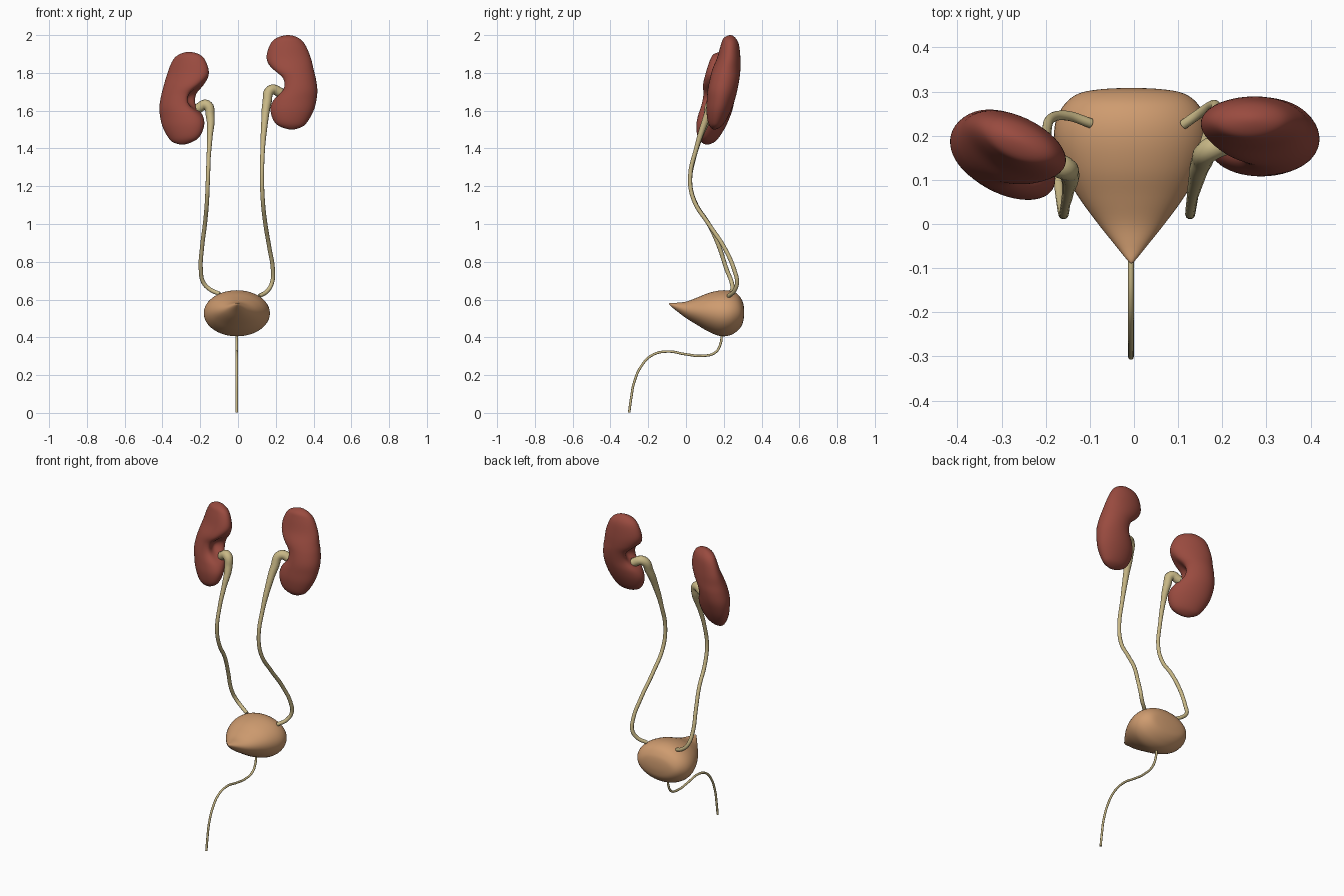
import bpy, bmesh, math
from mathutils import Matrix, Vector

if "Cube" in bpy.data.objects:
    bpy.data.objects.remove(bpy.data.objects["Cube"])


def material(name, rgb):
    m = bpy.data.materials.new(name)
    m.diffuse_color = (*rgb, 1)
    m.use_nodes = True
    m.node_tree.nodes["Principled BSDF"].inputs["Base Color"].default_value = m.diffuse_color
    return m


RED = material("kidney_red", (0.32, 0.07, 0.05))
TAN = material("bladder_tan", (0.62, 0.33, 0.16))
CREAM = material("duct_cream", (0.58, 0.48, 0.24))


def spline_rows(rows, steps):
    """Smoothly resample section rows; swapped phantom rows keep both poles round."""
    flip = lambda r: (r[0], r[2], r[1], r[4], r[3])
    pts = [flip(rows[1])] + list(rows) + [flip(rows[-2])]
    out = []
    for i in range(1, len(pts) - 2):
        for k in range(steps):
            t = k / steps
            out.append([0.5 * (2 * b + (c - a) * t + (2 * a - 5 * b + 4 * c - d) * t * t
                               + (3 * b - a - 3 * c + d) * t ** 3)
                        for a, b, c, d in zip(*pts[i - 1:i + 3])])
    out.append(list(rows[-1]))
    return out


def loft(name, rows, place, mat, sides=48, steps=5, deform=None, matrix=None):
    """Skin elliptical sections (s, u_min, u_max, v_min, v_max) with a point at each end."""
    bm = bmesh.new()
    secs = spline_rows(rows, steps)
    rings = []
    for j, (s, u0, u1, v0, v1) in enumerate(secs):
        pole = j in (0, len(secs) - 1)
        ring = []
        for i in range(1 if pole else sides):
            a = 2 * math.pi * i / sides
            u = (u0 + u1) / 2 + (u1 - u0) / 2 * math.cos(a)
            v = (v0 + v1) / 2 + (v1 - v0) / 2 * math.sin(a)
            p = Vector(place(s, u, v))
            if deform and not pole:
                p = deform(p, math.cos(a), math.sin(a))
            ring.append(bm.verts.new(p))
        rings.append(ring)
    for A, B in zip(rings, rings[1:]):
        for i in range(sides):
            k = (i + 1) % sides
            if len(A) == 1:
                bm.faces.new((A[0], B[i], B[k]))
            elif len(B) == 1:
                bm.faces.new((A[i], B[0], A[k]))
            else:
                bm.faces.new((A[i], B[i], B[k], A[k]))
    if matrix:
        bm.transform(matrix)
    bmesh.ops.recalc_face_normals(bm, faces=bm.faces)
    for f in bm.faces:
        f.smooth = True
    me = bpy.data.meshes.new(name)
    bm.to_mesh(me)
    bm.free()
    me.materials.append(mat)
    ob = bpy.data.objects.new(name, me)
    bpy.context.collection.objects.link(ob)
    return ob


def tube(name, pts, mat):
    """Round duct through (x, y, z, radius) points."""
    cu = bpy.data.curves.new(name, 'CURVE')
    cu.dimensions = '3D'
    cu.bevel_depth = 1.0
    cu.bevel_resolution = 4
    cu.resolution_u = 8
    cu.use_fill_caps = True
    sp = cu.splines.new('BEZIER')
    sp.bezier_points.add(len(pts) - 1)
    for bp, (x, y, z, r) in zip(sp.bezier_points, pts):
        bp.co = (x, y, z)
        bp.radius = r
        bp.handle_left_type = bp.handle_right_type = 'AUTO'
    cu.materials.append(mat)
    ob = bpy.data.objects.new(name, cu)
    bpy.context.collection.objects.link(ob)
    bpy.ops.object.select_all(action='DESELECT')
    ob.select_set(True)
    bpy.context.view_layer.objects.active = ob
    bpy.ops.object.convert(target='MESH')
    bpy.ops.object.shade_smooth_by_angle(angle=math.radians(50))


# Kidneys: stacked sections with a hollow pushed into the inner edge
kidney = [
    (2.0, .265, .265, .235, .235), (1.985, .205, .32, .20, .262),
    (1.95, .17, .355, .185, .28), (1.88, .15, .385, .165, .288),
    (1.82, .165, .40, .14, .288), (1.77, .20, .412, .127, .283),
    (1.71, .205, .42, .115, .272), (1.655, .18, .415, .11, .258),
    (1.60, .172, .40, .108, .238), (1.545, .19, .37, .115, .21),
    (1.515, .225, .34, .128, .185), (1.5, .285, .285, .15, .15)]


def hilum(p, c, s):
    if c < 0:
        p.x += 0.065 * math.exp(-((p.z - 1.75) / 0.065) ** 2 - (s / 0.55) ** 2)
    return p


centre = Vector((.285, .2, 1.75))
mirrored = (Matrix.Translation((-.285, .16, 1.665)) @ Matrix.Rotation(math.radians(-25), 4, 'Z')
            @ Matrix.Rotation(math.radians(-4), 4, 'Y') @ Matrix.Diagonal((-1.03, 1, .98, 1))
            @ Matrix.Translation(-centre))
for name, mtx in (("left_kidney", None), ("right_kidney", mirrored)):
    loft(name, kidney, lambda s, u, v: (u, v, s), RED, deform=hilum, matrix=mtx)

# Bladder: sections from the pointed front to the rounded back
bladder = [(y, -.006 - w, -.006 + w, z0, z1) for y, w, z0, z1 in (
    (-.089, 0, .576, .576), (-.082, .009, .566, .582), (-.05, .035, .54, .583),
    (0, .075, .502, .589), (.06, .119, .465, .611), (.12, .153, .43, .635),
    (.18, .173, .407, .648), (.23, .172, .41, .647), (.27, .152, .432, .631),
    (.295, .12, .462, .6), (.305, .07, .495, .57), (.308, 0, .53, .53))]
loft("bladder", bladder, lambda s, u, v: (u, s, v), TAN)

# Ureters, flaring into a funnel at each kidney
tube("left_ureter", [
    (.235, .19, 1.69, .026), (.175, .17, 1.71, .027), (.153, .14, 1.64, .024),
    (.141, .10, 1.54, .018), (.131, .055, 1.4, .012), (.127, .022, 1.25, .011),
    (.131, .04, 1.13, .011), (.145, .12, 1.0, .011), (.165, .20, .88, .011),
    (.185, .258, .75, .011), (.18, .27, .69, .011), (.155, .255, .645, .011),
    (.112, .225, .618, .011)], CREAM)
tube("right_ureter", [
    (-.215, .145, 1.61, .026), (-.165, .13, 1.63, .027), (-.147, .115, 1.57, .023),
    (-.149, .075, 1.46, .014), (-.155, .045, 1.36, .011), (-.16, .022, 1.22, .011),
    (-.165, .05, 1.11, .011), (-.175, .12, 1.0, .011), (-.19, .175, .88, .011),
    (-.197, .215, .76, .011), (-.183, .242, .69, .011), (-.15, .245, .655, .011),
    (-.098, .228, .63, .011)], CREAM)

# Urethra
tube("urethra", [(-.007, y, z, .0065) for y, z in (
    (.188, .43), (.184, .37), (.155, .32), (.08, .302), (0, .31), (-.1, .325),
    (-.18, .305), (-.235, .25), (-.275, .16), (-.29, .08), (-.301, .002))], CREAM)
